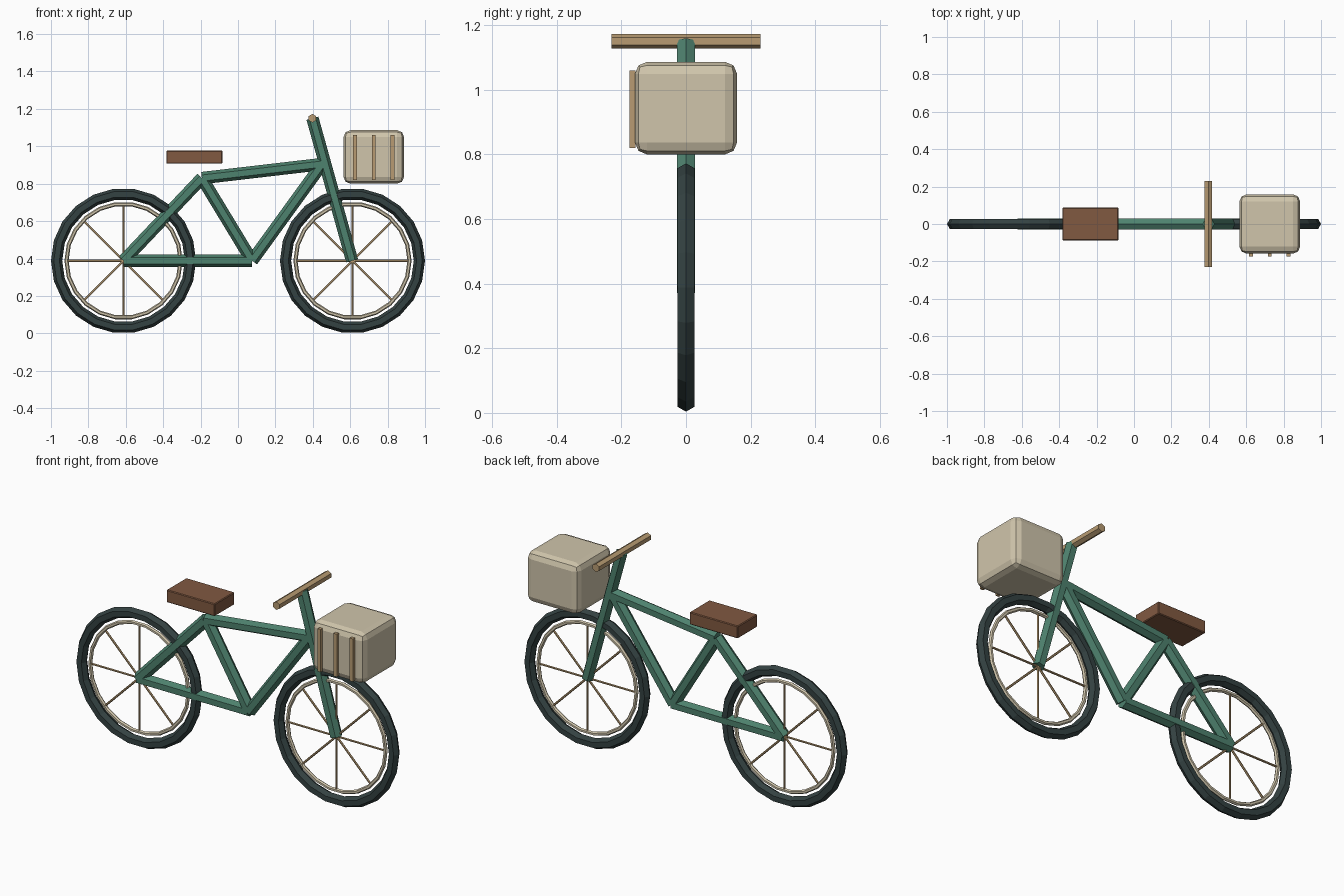
import bpy, bmesh, math
from mathutils import Vector, Matrix

cube = bpy.data.objects.get("Cube")
if cube:
    bpy.data.objects.remove(cube, do_unlink=True)


def material(name, colour):
    m = bpy.data.materials.new(name)
    m.use_nodes = True
    m.diffuse_color = (*colour, 1)
    m.node_tree.nodes["Principled BSDF"].inputs["Base Color"].default_value = (*colour, 1)
    return m


GREEN = material("green paint", (0.076, 0.223, 0.156))
RUBBER = material("dark rubber", (0.034, 0.054, 0.054))
CREAM = material("cream", (0.63, 0.56, 0.41))
WOOD = material("tan wood", (0.48, 0.33, 0.17))
LEATHER = material("brown leather", (0.22, 0.10, 0.053))


def make_object(name, bm, mat):
    bmesh.ops.recalc_face_normals(bm, faces=bm.faces)
    mesh = bpy.data.meshes.new(name)
    bm.to_mesh(mesh)
    bm.free()
    mesh.materials.append(mat)
    obj = bpy.data.objects.new(name, mesh)
    bpy.context.collection.objects.link(obj)
    return obj


def tube(name, a, b, radius, mat):
    """Six-sided bar from a to b, with one edge pointing up."""
    a, b = Vector(a), Vector(b)
    along = (b - a).normalized()
    side = Vector((1, 0, 0)) if abs(along.y) > 0.9 else Vector((0, 1, 0))
    up = along.cross(side)
    bm = bmesh.new()
    rings = []
    for centre in (a, b):
        ring = []
        for i in range(6):
            t = i * math.tau / 6
            ring.append(bm.verts.new(centre + radius * (math.cos(t) * up + math.sin(t) * side)))
        rings.append(ring)
        bm.faces.new(ring)
    for i in range(6):
        j = (i + 1) % 6
        bm.faces.new((rings[0][i], rings[0][j], rings[1][j], rings[1][i]))
    return make_object(name, bm, mat)


def ring(name, centre, major, minor, segments, mat):
    """Upright hoop with a six-sided section."""
    bm = bmesh.new()
    loops = []
    for s in range(segments):
        a = s * math.tau / segments
        out = Vector((math.cos(a), 0, math.sin(a)))
        loops.append([bm.verts.new(Vector(centre) + out * (major + minor * math.cos(k * math.tau / 6))
                                   + Vector((0, minor * math.sin(k * math.tau / 6), 0)))
                      for k in range(6)])
    for s in range(segments):
        p, q = loops[s], loops[(s + 1) % segments]
        for k in range(6):
            n = (k + 1) % 6
            bm.faces.new((p[k], p[n], q[n], q[k]))
    return make_object(name, bm, mat)


def box(name, centre, size, mat, bevel=0, segments=1):
    bm = bmesh.new()
    bmesh.ops.create_cube(bm, size=1, matrix=Matrix.Translation(centre) @ Matrix.Diagonal((*size, 1)))
    if bevel:
        bmesh.ops.bevel(bm, geom=bm.edges[:], offset=bevel, segments=segments,
                        profile=0.5, affect='EDGES')
    return make_object(name, bm, mat)


# Wheels
AXLE = 0.388
for label, x in (("rear", -0.612), ("front", 0.612)):
    hub = Vector((x, 0, AXLE))
    ring(label + "_tyre", hub, 0.358, 0.03, 22, RUBBER)
    ring(label + "_rim", hub, 0.305, 0.011, 22, CREAM)
    for i in range(4):
        a = i * math.pi / 4
        reach = Vector((math.cos(a), 0, math.sin(a))) * 0.305
        tube(f"{label}_spoke_{i + 1}", hub - reach, hub + reach, 0.006, WOOD)

# Frame
rear_axle = (-0.612, 0, AXLE)
front_axle = (0.61, 0, AXLE)
crank = (0.075, 0, AXLE)
seat_joint = (-0.193, 0, 0.83)
head_joint = (0.45, 0, 0.905)
stem_top = (0.398, 0, 1.15)
for name, a, b in (("chain_stay", rear_axle, crank),
                   ("seat_stay", rear_axle, seat_joint),
                   ("seat_tube", seat_joint, crank),
                   ("top_tube", seat_joint, head_joint),
                   ("down_tube", crank, head_joint),
                   ("fork_and_stem", front_axle, stem_top)):
    tube(name, a, b, 0.033, GREEN)

# Handlebar and seat
tube("handlebar", (0.398, -0.23, 1.15), (0.398, 0.23, 1.15), 0.023, WOOD)
box("seat", (-0.233, 0, 0.942), (0.3, 0.176, 0.07), LEATHER, 0.004)

# Basket with slats
box("basket", (0.726, 0, 0.943), (0.324, 0.316, 0.286), CREAM, 0.037, 2)
for i in range(3):
    box(f"basket_slat_{i + 1}", (0.626 + 0.1 * i, -0.166, 0.94), (0.02, 0.018, 0.24), WOOD)
